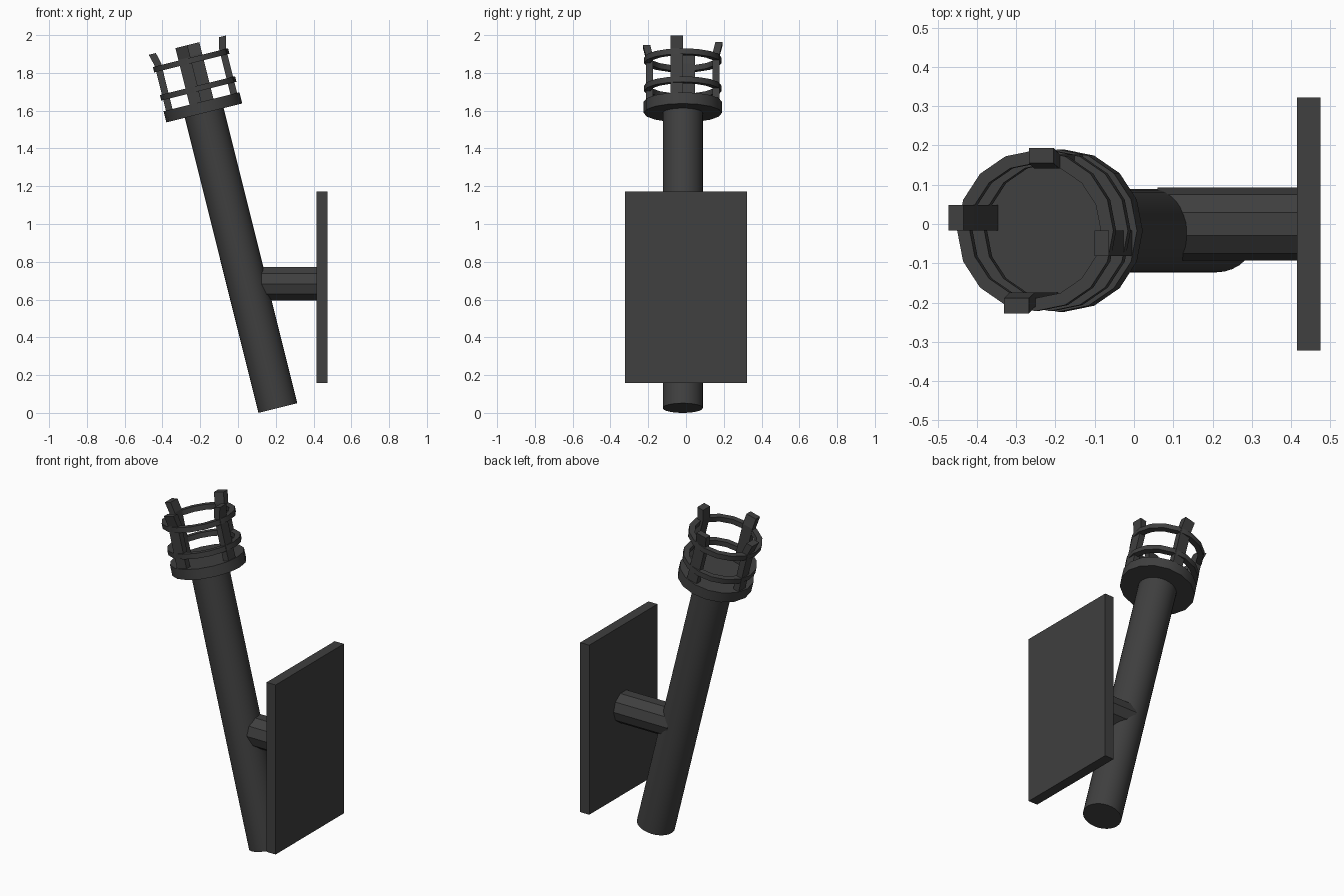
import bpy, bmesh, math
from mathutils import Matrix, Vector

if "Cube" in bpy.data.objects:
    bpy.data.objects.remove(bpy.data.objects["Cube"])

iron = bpy.data.materials.new("dark_iron")
iron.diffuse_color = (0.05, 0.05, 0.05, 1)
iron.use_nodes = True
iron.node_tree.nodes["Principled BSDF"].inputs["Base Color"].default_value = iron.diffuse_color

# Frame of the tilted torch: local z runs up the shaft
TILT = Matrix.Translation((0.211, -0.017, 0.0257)) @ Matrix.Rotation(math.radians(-14), 4, 'Y')


def finish(name, bm, matrix=Matrix(), smooth=False):
    bmesh.ops.recalc_face_normals(bm, faces=bm.faces)
    me = bpy.data.meshes.new(name)
    bm.to_mesh(me)
    bm.free()
    me.transform(matrix)
    me.materials.append(iron)
    ob = bpy.data.objects.new(name, me)
    bpy.context.collection.objects.link(ob)
    if smooth:
        bpy.context.view_layer.objects.active = ob
        ob.select_set(True)
        bpy.ops.object.shade_smooth_by_angle(angle=math.radians(30))
        ob.select_set(False)
    return ob


def cylinder(name, r, z0, z1, sides, matrix, smooth=False):
    bm = bmesh.new()
    bmesh.ops.create_cone(bm, cap_ends=True, segments=sides, radius1=r, radius2=r,
                          depth=z1 - z0, matrix=Matrix.Translation((0, 0, (z0 + z1) / 2)))
    return finish(name, bm, matrix, smooth)


def band(name, r_in, r_out, z0, z1, sides):
    # Square-section hoop: spin a rectangle around the shaft axis
    bm = bmesh.new()
    vs = [bm.verts.new((r, 0, z)) for r, z in
          ((r_in, z0), (r_out, z0), (r_out, z1), (r_in, z1))]
    es = [bm.edges.new((vs[i], vs[(i + 1) % 4])) for i in range(4)]
    bmesh.ops.spin(bm, geom=vs + es, cent=(0, 0, 0), axis=(0, 0, 1),
                   angle=math.tau, steps=sides)
    bmesh.ops.remove_doubles(bm, verts=bm.verts, dist=1e-4)
    return finish(name, bm, TILT, True)


def prong(name, angle):
    # Upright bar whose tip flares outward, set off to one side of the axis
    profile = [(0.158, 1.64), (0.194, 1.64), (0.194, 1.915), (0.211, 1.98),
               (0.172, 1.98), (0.158, 1.92)]
    bm = bmesh.new()
    face = bm.faces.new([bm.verts.new((r, -0.065, z)) for r, z in profile])
    ext = bmesh.ops.extrude_face_region(bm, geom=[face], use_keep_orig=True)
    verts = [v for v in ext["geom"] if isinstance(v, bmesh.types.BMVert)]
    bmesh.ops.translate(bm, verts=verts, vec=Vector((0, 0.065, 0)))
    return finish(name, bm, TILT @ Matrix.Rotation(angle, 4, 'Z'))


# Torch shaft and fire cup
cylinder("shaft", 0.106, 0, 1.63, 32, TILT, True)
cylinder("cup_base", 0.207, 1.61, 1.671, 16, TILT, True)

# Cage hoops and four prongs
for i, z in enumerate((1.744, 1.897)):
    band(f"cage_hoop_{i + 1}", 0.172, 0.205, z - 0.015, z + 0.015, 16)
for i in range(4):
    prong(f"cage_prong_{i + 1}", i * math.pi / 2)

# Ten-sided bracket arm from shaft to wall plate, one edge on top
arm = (Matrix.Translation((0, 0, 0.683)) @ Matrix.Rotation(math.pi / 2, 4, 'Y')
       @ Matrix.Rotation(math.pi / 2, 4, 'Z') @ Matrix.Rotation(math.pi / 2, 4, 'Z'))
cylinder("bracket_arm", 0.093, 0.06, 0.43, 10, arm)

# Wall plate
bm = bmesh.new()
bmesh.ops.create_cube(bm, size=1)
finish("wall_plate", bm, Matrix.Translation((0.445, 0, 0.665)) @ Matrix.Diagonal((0.06, 0.645, 1.015, 1)))
